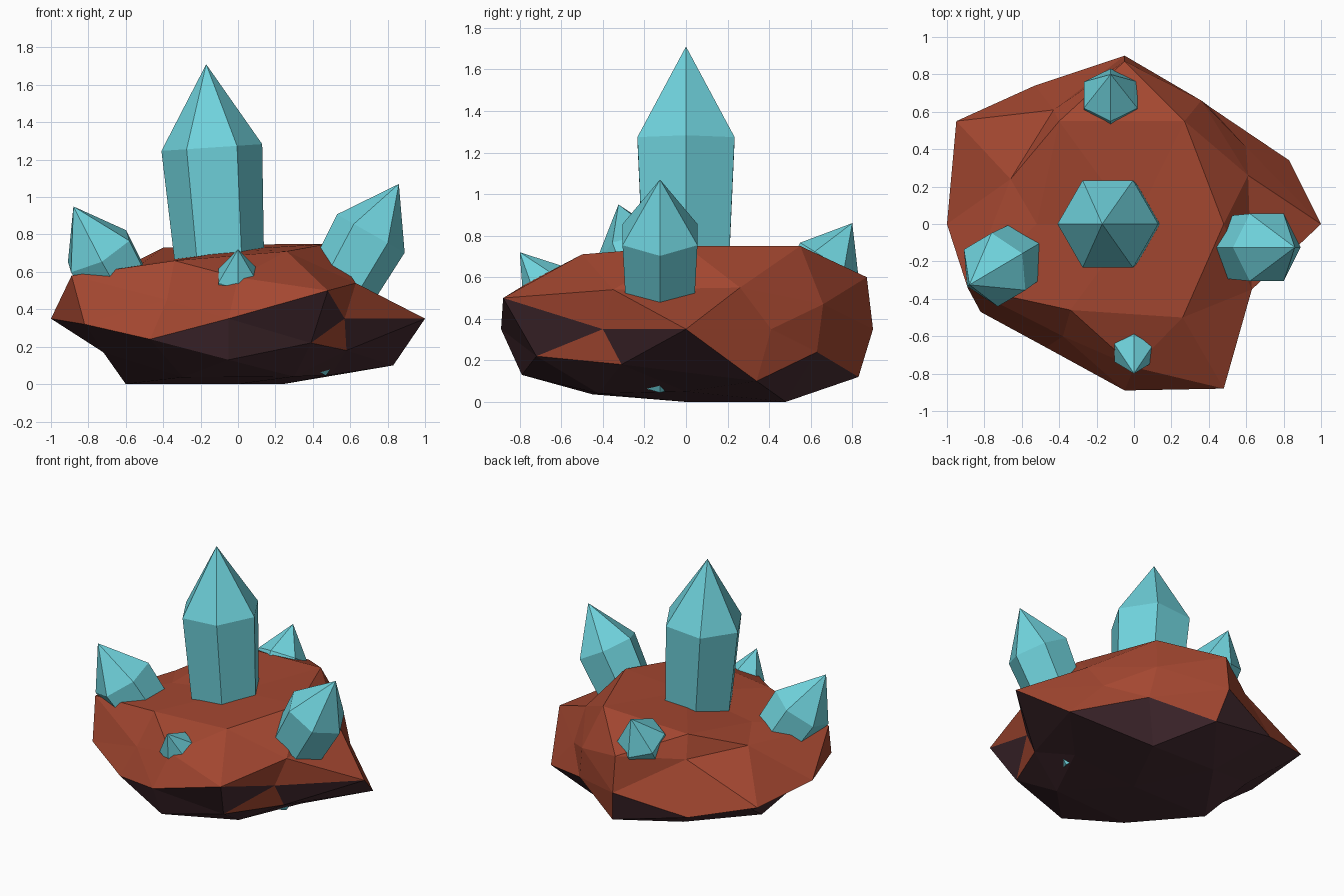
import bpy
import bmesh
import math
from mathutils import Matrix, Vector

cube = bpy.data.objects.get("Cube")
if cube:
    bpy.data.objects.remove(cube, do_unlink=True)


def make_material(name, colour):
    mat = bpy.data.materials.new(name)
    mat.use_nodes = True
    mat.diffuse_color = (*colour, 1)
    shader = mat.node_tree.nodes["Principled BSDF"]
    shader.inputs["Base Color"].default_value = (*colour, 1)
    return mat


rock_red = make_material("rock red brown", (0.37, 0.063, 0.03))
rock_dark = make_material("rock dark underside", (0.062, 0.025, 0.032))
crystal_blue = make_material("crystal turquoise", (0.16, 0.65, 0.72))


def add_object(name, bm, materials):
    mesh = bpy.data.meshes.new(name)
    for mat in materials:
        mesh.materials.append(mat)
    bm.to_mesh(mesh)
    bm.free()
    obj = bpy.data.objects.new(name, mesh)
    bpy.context.collection.objects.link(obj)


# Corners of the rock that are chipped in or pulled out of the squashed sphere
RIM_CHIPS = [
    (-1, 0, .35), (1, 0, .35), (-.05, .9, .35), (-.05, -.89, .35),
    (-.95, .55, .35), (.57, -.4, .35), (.6, .41, .35), (-.82, -.47, .32),
]
UNDERSIDE_CHIPS = [
    (-.6, 0, 0), (.5, 0, .05), (.24, .48, 0), (.3, -.42, .04),
    (0, .83, .12), (-.05, -.79, .13), (.4, .63, .24), (-.53, .74, .24),
    (.39, -.72, .22), (-.47, -.66, .24), (.58, -.31, .18), (.83, .34, .1),
    (-.72, -.28, .17), (-.72, .28, .17),
]
UPPER_CHIPS = [
    (0, 0, .72), (-.52, 0, .64), (.48, 0, .75), (-.05, .87, .6),
    (.27, .55, .75), (-.4, .55, .73), (.26, -.5, .71), (-.34, -.46, .66),
    (.48, -.88, .5), (-.38, -.6, .45), (-.43, .61, .58), (.36, .66, .47),
    (-.89, -.34, .58), (-.66, .24, .6), (.63, -.35, .54), (.61, .26, .55),
]


# Rock: a low-poly sphere, squashed, flattened above and below, then chipped
def build_rock():
    bm = bmesh.new()
    golden = (1 + math.sqrt(5)) / 2
    turn = Matrix.Rotation(-math.atan(1 / golden), 4, "Y")
    squash = Matrix.Translation((0, 0, .36)) @ Matrix.Diagonal((.95, .9, .4, 1))
    bmesh.ops.create_icosphere(bm, subdivisions=2, radius=1, matrix=squash @ turn)
    for vert in bm.verts:
        vert.co.z = min(max(vert.co.z, 0), .75)

    chips = [Vector(c) for c in RIM_CHIPS + UNDERSIDE_CHIPS + UPPER_CHIPS]
    nearest = [min(bm.verts, key=lambda v: (v.co - chip).length) for chip in chips]
    for vert, chip in zip(nearest, chips):
        vert.co = chip

    # Overhanging faces take the dark colour
    bm.normal_update()
    for face in bm.faces:
        face.material_index = int(face.normal.z < -0.3)
    add_object("rock", bm, [rock_red, rock_dark])


# Crystal: tapered six-sided shaft with a pointed cap, leaning along its axis
def build_crystal(name, shoulder, tip, radius, length, sides=6):
    shoulder, tip = Vector(shoulder), Vector(tip)
    axis = (tip - shoulder).normalized()
    lean = Vector((axis.x, axis.y, 0))
    u = (lean - axis * lean.dot(axis)).normalized()
    v = axis.cross(u)
    bm = bmesh.new()

    def ring(centre, r):
        angles = [math.tau * i / sides for i in range(sides)]
        return [bm.verts.new(centre + r * (u * math.cos(a) + v * math.sin(a)))
                for a in angles]

    base = ring(shoulder - axis * length, radius * 0.8)
    top = ring(shoulder, radius)
    point = bm.verts.new(tip)
    for i in range(sides):
        j = (i + 1) % sides
        bm.faces.new((base[i], base[j], top[j], top[i]))
        bm.faces.new((top[i], top[j], point))
    bm.faces.new(base)
    bmesh.ops.recalc_face_normals(bm, faces=bm.faces[:])
    add_object(name, bm, [crystal_blue])


build_rock()
build_crystal("main_crystal", (-.14, 0, 1.265), (-.17, 0, 1.71), .27, 1.05)
build_crystal("left_crystal", (.71, -.125, .805), (.86, -.125, 1.07), .208, .78)
build_crystal("right_crystal", (-.745, -.245, .71), (-.88, -.325, .95), .205, .72)
build_crystal("front_crystal", (0, -.69, .58), (0, -.8, .72), .12, .62)
build_crystal("back_crystal", (-.125, .69, .68), (-.125, .8, .86), .165, .6)
